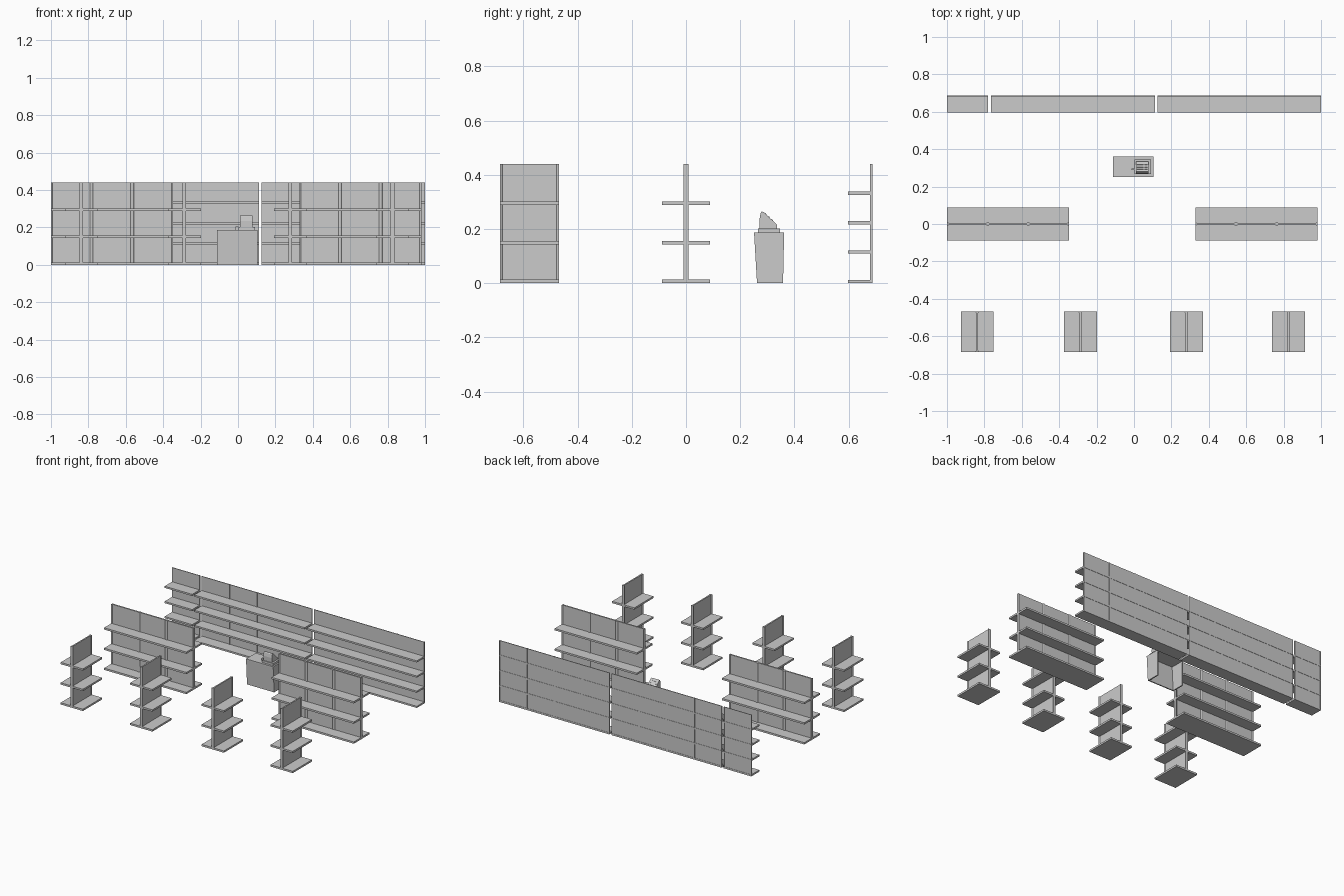
import bpy, bmesh
from math import pi, cos, sin, atan2
from mathutils import Matrix, Vector

if "Cube" in bpy.data.objects:
    bpy.data.objects.remove(bpy.data.objects["Cube"])

H = 0.44          # shelf height
R = 0.01          # post radius
MOD = 0.2173      # shelf bay width


def finish(name, bm, matrix=Matrix()):
    bmesh.ops.recalc_face_normals(bm, faces=bm.faces)
    me = bpy.data.meshes.new(name)
    bm.to_mesh(me)
    bm.free()
    ob = bpy.data.objects.new(name, me)
    ob.matrix_world = matrix
    bpy.context.collection.objects.link(ob)
    return ob


def add_box(bm, x0, x1, y0, y1, z0, z1):
    size = Matrix.Diagonal((x1 - x0, y1 - y0, z1 - z0, 1))
    mid = Matrix.Translation(((x0 + x1) / 2, (y0 + y1) / 2, (z0 + z1) / 2))
    bmesh.ops.create_cube(bm, size=1, matrix=mid @ size)


def add_prism(bm, pts, axis, a, b):
    """Extrude a 2D outline along z (xy points) or x (yz points)."""
    put = (lambda p, t: (p[0], p[1], t)) if axis == 'z' else (lambda p, t: (t, p[0], p[1]))
    lo = [bm.verts.new(put(p, a)) for p in pts]
    hi = [bm.verts.new(put(p, b)) for p in pts]
    bm.faces.new(lo)
    bm.faces.new(hi)
    n = len(pts)
    for i in range(n):
        j = (i + 1) % n
        bm.faces.new((lo[i], lo[j], hi[j], hi[i]))


def add_post(bm, x, start, sweep, n):
    pts = [(x + R * cos(start + sweep * i / n), R * sin(start + sweep * i / n))
           for i in range(n if sweep > 6 else n + 1)]
    add_prism(bm, pts, 'z', 0, H)


def gondola(name, bays, x, y, turn=0):
    """Double-sided shelf: thin panel, round posts and three boards."""
    m = Matrix.Translation((x, y, 0)) @ Matrix.Rotation(turn, 4, 'Z')
    w = bays * MOD / 2
    bm = bmesh.new()
    add_box(bm, -w + 0.002, w - 0.002, -0.005, 0.005, 0, H)
    finish(name + "_panel", bm, m)
    bm = bmesh.new()
    add_post(bm, -w, -pi / 2, pi, 6)
    add_post(bm, w, pi / 2, pi, 6)
    for i in range(1, bays):
        add_post(bm, -w + i * MOD, 0, 2 * pi, 12)
    finish(name + "_posts", bm, m)
    bm = bmesh.new()
    for z in (0, 0.143, 0.289):
        add_box(bm, -w, w, -0.088, 0.088, z, z + 0.013)
    finish(name + "_boards", bm, m)


def wall_shelf(name, x0, x1, bays):
    """Single-sided shelf: back panels, narrow strips and four boards."""
    bm = bmesh.new()
    add_box(bm, x0, x1, 0.681, 0.686, 0, H)
    finish(name + "_panel", bm)
    bm = bmesh.new()
    for i in range(bays + 1):
        x = x0 + (x1 - x0) * i / bays
        add_box(bm, max(x - 0.004, x0), min(x + 0.004, x1), 0.679, 0.688, 0, H)
    finish(name + "_strips", bm)
    bm = bmesh.new()
    for z in (0, 0.109, 0.217, 0.326):
        add_box(bm, x0, x1, 0.597, 0.688, z, z + 0.012)
    finish(name + "_boards", bm)


# shelves along the back wall
wall_shelf("wall_shelf_left", -1.0, -0.781, 1)
wall_shelf("wall_shelf_middle", -0.765, 0.111, 4)
wall_shelf("wall_shelf_right", 0.126, 1.0, 4)

# long aisle shelves and short end shelves
gondola("aisle_shelf_left", 3, -0.674, 0)
gondola("aisle_shelf_right", 3, 0.654, 0)
for i, x in enumerate((-0.838, -0.287, 0.28, 0.826)):
    gondola(f"end_shelf_{i + 1}", 1, x, -0.577, pi / 2)

# counter: leaning front, two sides and a top, open at the back
side = [(0.262, 0), (0.358, 0), (0.362, 0.187), (0.251, 0.187)]
bm = bmesh.new()
for x in (-0.112, 0.095):
    add_prism(bm, side, 'x', x, x + 0.008)
add_prism(bm, [(0.262, 0), (0.270, 0), (0.259, 0.187), (0.251, 0.187)], 'x', -0.110, 0.101)
add_box(bm, -0.112, 0.103, 0.251, 0.362, 0.178, 0.187)
finish("counter", bm)

# cash register: drawer, sloped body, keys and side tray
bm = bmesh.new()
add_box(bm, 0.004, 0.092, 0.266, 0.346, 0.187, 0.202)
finish("register_drawer", bm)
bm = bmesh.new()
add_prism(bm, [(0.272, 0.202), (0.335, 0.202), (0.335, 0.216), (0.325, 0.226),
               (0.287, 0.262), (0.280, 0.265), (0.275, 0.259), (0.271, 0.235)],
          'x', 0.012, 0.078)
finish("register_body", bm)
slope = Matrix.Rotation(atan2(-0.036, 0.038), 4, 'X')
bm = bmesh.new()
for row in range(3):
    for w, x in ((0.034, 0.034), (0.014, 0.064)):
        c = Vector((x, 0.294 + row * 0.012, 0.2555 - row * 0.0114))
        bmesh.ops.create_cube(bm, size=1, matrix=Matrix.Translation(c) @ slope
                              @ Matrix.Diagonal((w, 0.007, 0.004, 1)))
finish("register_keys", bm)
bm = bmesh.new()
add_box(bm, -0.014, 0.004, 0.288, 0.296, 0.187, 0.205)
finish("card_tray", bm)
